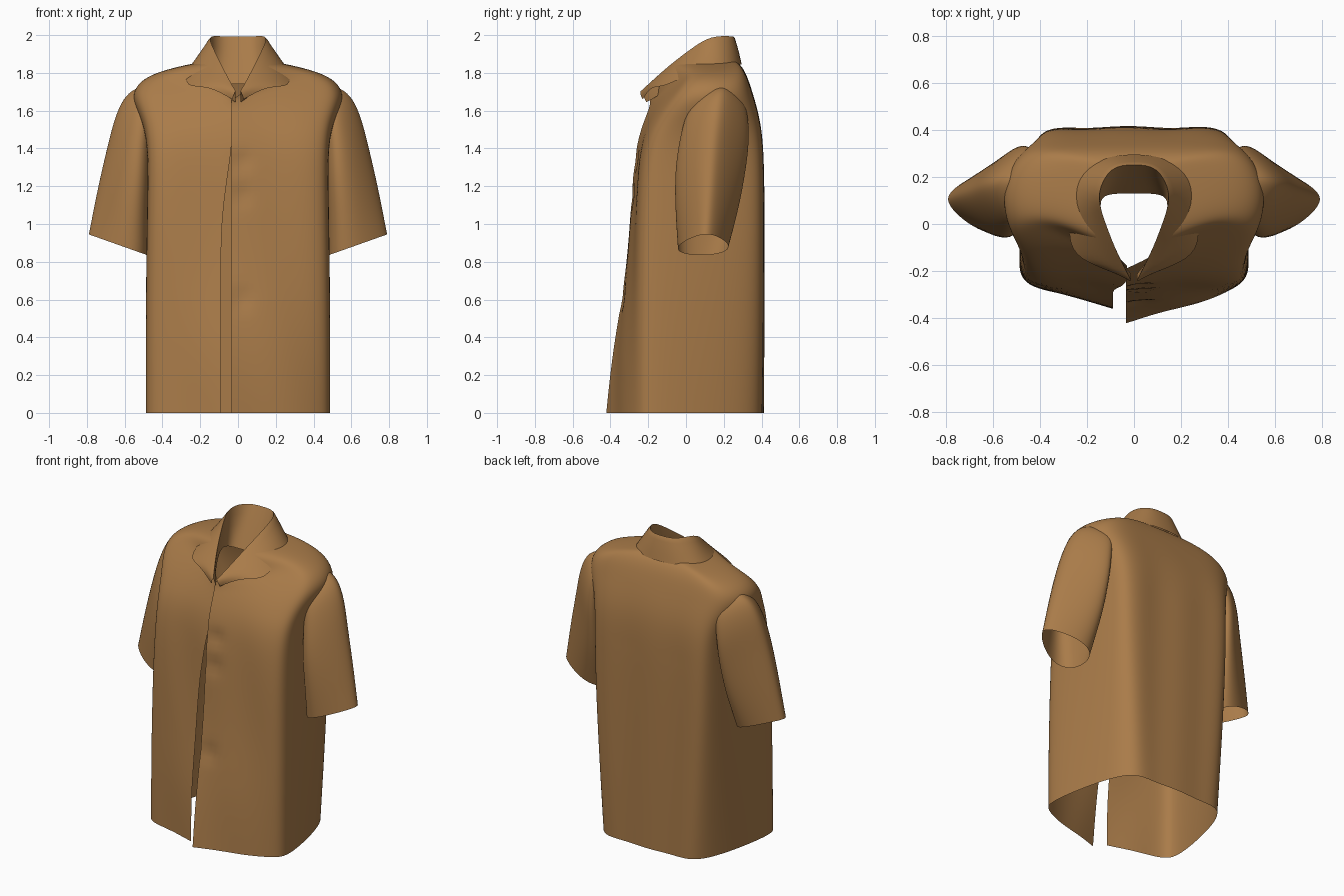
import bpy, bmesh, math
from mathutils import Vector

if "Cube" in bpy.data.objects:
    bpy.data.objects.remove(bpy.data.objects["Cube"])

cloth = bpy.data.materials.new("tan cloth")
cloth.diffuse_color = (0.40, 0.20, 0.067, 1)
cloth.use_nodes = True
cloth.node_tree.nodes["Principled BSDF"].inputs["Base Color"].default_value = cloth.diffuse_color


def loft(name, rows, closed=False, mirror=False, crease_row=None, levels=2):
    """Skin a list of equally long point rows, smooth it and apply modifiers."""
    bm = bmesh.new()
    grid = [[bm.verts.new(p) for p in row] for row in rows]
    n = len(rows[0])
    for a, b in zip(grid, grid[1:]):
        for i in range(n if closed else n - 1):
            j = (i + 1) % n
            bm.faces.new((a[i], a[j], b[j], b[i]))
    if crease_row is not None:
        layer = bm.edges.layers.float.new("crease_edge")
        fold = set(grid[crease_row])
        for e in bm.edges:
            if e.verts[0] in fold and e.verts[1] in fold:
                e[layer] = 0.8
    bmesh.ops.recalc_face_normals(bm, faces=bm.faces)
    me = bpy.data.meshes.new(name)
    bm.to_mesh(me)
    bm.free()
    me.materials.append(cloth)
    ob = bpy.data.objects.new(name, me)
    bpy.context.collection.objects.link(ob)
    bpy.ops.object.select_all(action='DESELECT')
    bpy.context.view_layer.objects.active = ob
    ob.select_set(True)
    if mirror:
        ob.modifiers.new("mirror", 'MIRROR').merge_threshold = 0.002
    sub = ob.modifiers.new("smooth", 'SUBSURF')
    sub.levels = levels
    sub.boundary_smooth = 'PRESERVE_CORNERS'
    for m in list(ob.modifiers):
        bpy.ops.object.modifier_apply(modifier=m.name)
    bpy.ops.object.shade_smooth_by_angle(angle=math.radians(50))
    return ob


def remove_faces(ob, test):
    """Delete hidden faces whose centre passes the test."""
    bm = bmesh.new()
    bm.from_mesh(ob.data)
    hit = [f for f in bm.faces if test(*f.calc_center_median())]
    bmesh.ops.delete(bm, geom=hit, context='FACES')
    bm.to_mesh(ob.data)
    bm.free()


# Torso: open rings from hem to neck, overlapping at the front opening
# (z front, z side, z back, half width, shoulder bulge, y front centre, y front corner, y back)
RINGS = [
    (0.0, 0.0, 0.0, .50, 0, -.42, -.27, .412),
    (.35, .35, .35, .50, 0, -.39, -.27, .415),
    (.70, .70, .70, .497, 0, -.325, -.265, .416),
    (1.05, 1.05, 1.05, .49, 0, -.29, -.26, .416),
    (1.40, 1.40, 1.40, .482, 0, -.268, -.235, .413),
    (1.55, 1.55, 1.57, .48, .05, -.22, -.165, .39),
    (1.61, 1.675, 1.70, .485, .12, -.195, -.09, .352),
    (1.64, 1.775, 1.79, .475, .06, -.19, -.02, .322),
    (1.65, 1.83, 1.845, .36, 0, -.19, .0, .29),
    (1.655, 1.865, 1.86, .17, 0, -.19, -.08, .26),
]
SIDE_WEIGHT = [0, .35, .75, .95, 1, .95, .75, .3, 0]


def half_ring(r, yf):
    zf, zs, zb, w, bulge, _, yc, yb = r
    d = yb - yc
    k = max(0, 1 - zs / 1.2)          # the back narrows towards the hem
    xy = [(0, yf), (.45 * w, yf + (yc - yf) * .46), (.92 * w, yc),
          (w + .5 * bulge, yc + .12 * d),
          ((.97 - .05 * k) * w + bulge, yc + .5 * d),
          ((.9 - .12 * k) * w + .7 * bulge, yb - .13 * d),
          ((.8 - .2 * k) * w, yb), ((.43 - .1 * k) * w, yb), (0, yb)]
    return [Vector((x, y, s * zs + (1 - s) * (zf if i < 4 else zb)))
            for i, ((x, y), s) in enumerate(zip(xy, SIDE_WEIGHT))]


rows = []
for r in RINGS:
    over = half_ring(r, r[5])
    under = half_ring(r, r[5] + .014 + .05 * max(0, 1 - r[0] / .6))
    over[0].x, under[0].x = -.035, (.09 if r[0] < 1.2 else .03)
    left = [Vector((-p.x, p.y, p.z)) for p in under[:8]]
    rows.append(over + left[::-1])
torso = loft("shirt_body", rows, levels=3)

# Soft hanging folds on front and back, and small tucks at the opening
for v in torso.data.vertices:
    x, y, z = v.co
    fade = max(0, min(1, (1.7 - z) / .4)) * max(0, 1 - (abs(x) / .46) ** 4)
    if y > .2:
        v.co.y += .004 * fade * (math.cos(x * 17 + .5 * z) - 1)
    elif y < -.1:
        v.co.y += .004 * fade * math.sin(x * 15 + 4 * z)
        for zt in (.6, 1.15, 1.33):
            v.co.y += .015 * math.exp(-((x - .02) / .05) ** 2 - ((z - zt) / .05) ** 2)
# Armholes, open into the sleeves
remove_faces(torso, lambda x, y, z: abs(x) > .43 and .03 < y < .25 and 1.25 < z < 1.58)

# Short sleeves: teardrop ovals given by outer x,z / inner x,z / y range
SLEEVE = [
    (.79, .945, .48, .835, -.035, .225),
    (.742, 1.20, .47, 1.05, -.05, .285),
    (.69, 1.42, .46, 1.20, -.05, .315),
    (.655, 1.56, .455, 1.35, -.03, .335),
    (.61, 1.665, .45, 1.50, .0, .33),
    (.55, 1.72, .44, 1.58, .04, .31),
    (.46, 1.74, .42, 1.64, .07, .27),
]
rows = []
for xo, zo, xi, zi, y0, y1 in SLEEVE:
    ring = []
    for k in range(16):
        t = 2 * math.pi * k / 16
        c = 1.03 * math.cos(t) / 2
        s = 1.0 * math.sin(t) / 2 * (1 - .35 * math.cos(t))
        shear = .06 * max(0, math.sin(t)) * (1 if zo > 1 else .4)
        ring.append(((xo + xi) / 2 + c * (xo - xi) - shear,
                     (y0 + y1) / 2 + s * (y1 - y0) + .03 * c,
                     (zo + zi) / 2 + c * (zo - zi)))
    rows.append(ring)
sleeves = loft("sleeves", rows, closed=True, mirror=True)
remove_faces(sleeves, lambda x, y, z: abs(x) < .5 and .03 < y < .25 and 1.25 < z < 1.58)

# Collar: inner stand, fold line and turned-down fall, from back centre to front
BASE = [(0, .13, 1.74), (.10, .13, 1.74), (.15, .11, 1.75), (.135, .01, 1.78),
        (.09, -.10, 1.71), (.04, -.18, 1.66), (.014, -.21, 1.645)]
FOLD = [(0, .255, 2.0), (.10, .25, 2.0), (.16, .13, 2.005), (.13, .03, 1.935),
        (.08, -.10, 1.835), (.035, -.195, 1.745), (.012, -.24, 1.705)]
EDGE = [(0, .30, 1.845), (.14, .285, 1.845), (.25, .20, 1.848), (.275, .04, 1.81),
        (.28, -.12, 1.72), (.16, -.18, 1.735), (.03, -.23, 1.66)]
mid = []
for f, e in zip(FOLD, EDGE):
    m = (Vector(f) + Vector(e)) / 2
    mid.append(m + Vector((0, -.008 if m.y < 0 else .002, .006)))
loft("collar", [BASE, FOLD, mid, EDGE], mirror=True, crease_row=1)
